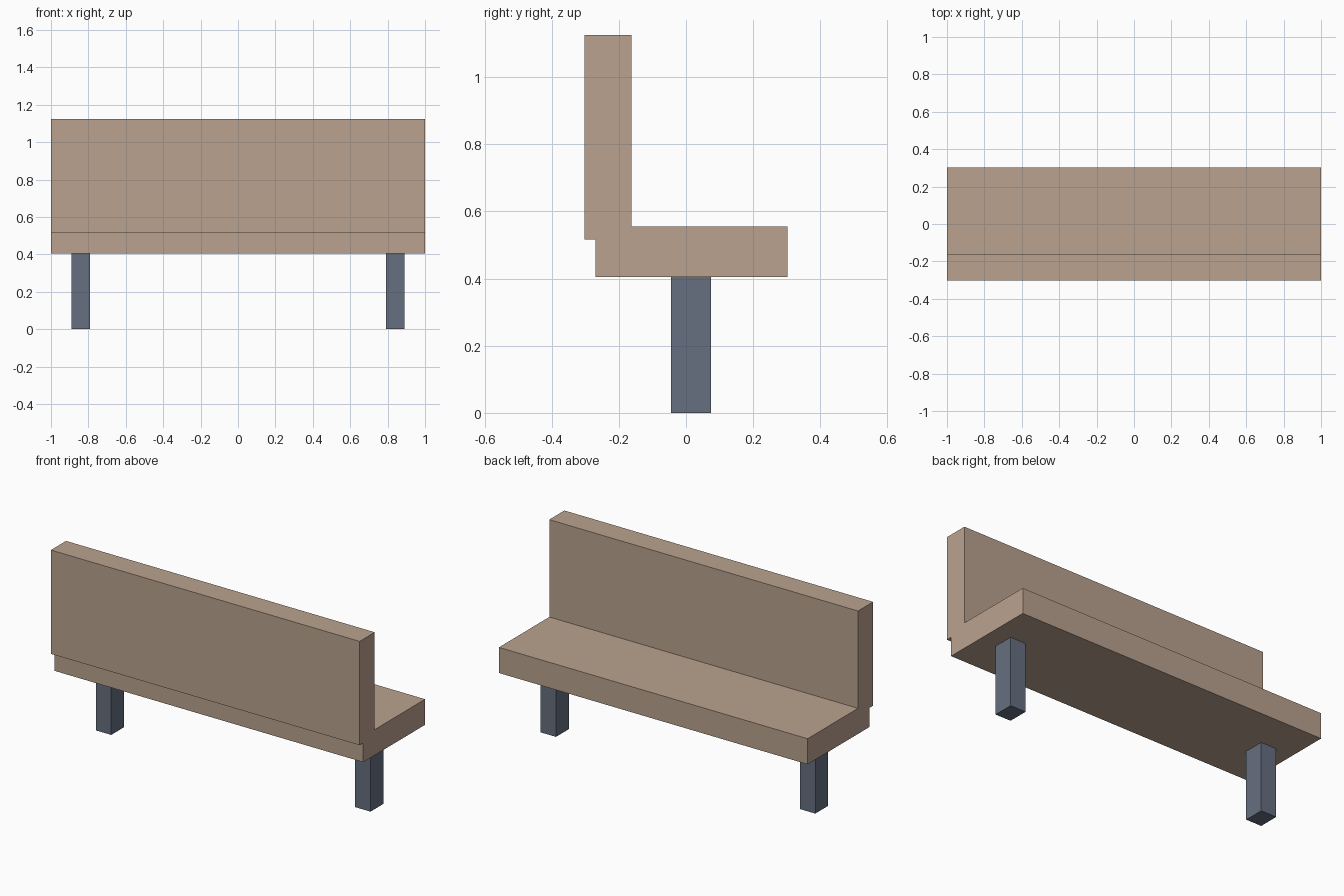
import bpy
import bmesh

cube = bpy.data.objects.get("Cube")
if cube:
    bpy.data.objects.remove(cube, do_unlink=True)


def make_material(name, rgb):
    mat = bpy.data.materials.new(name)
    mat.use_nodes = True
    color = (*rgb, 1.0)
    mat.diffuse_color = color
    bsdf = next(n for n in mat.node_tree.nodes if n.type == "BSDF_PRINCIPLED")
    bsdf.inputs["Base Color"].default_value = color
    return mat


def extrude_profile(name, profile, x_min, x_max, mat):
    """Extrude a closed (y, z) outline along x into a solid."""
    bm = bmesh.new()
    face = bm.faces.new([bm.verts.new((x_min, y, z)) for y, z in profile])
    result = bmesh.ops.extrude_face_region(bm, geom=[face], use_keep_orig=True)
    moved = [v for v in result["geom"] if isinstance(v, bmesh.types.BMVert)]
    bmesh.ops.translate(bm, verts=moved, vec=(x_max - x_min, 0, 0))
    bmesh.ops.recalc_face_normals(bm, faces=bm.faces)
    mesh = bpy.data.meshes.new(name)
    bm.to_mesh(mesh)
    bm.free()
    mesh.materials.append(mat)
    obj = bpy.data.objects.new(name, mesh)
    bpy.context.scene.collection.objects.link(obj)
    return obj


wood = make_material("tan wood", (0.491, 0.361, 0.275))
metal = make_material("slate metal", (0.133, 0.162, 0.216))

# Key heights and depths
seat_bottom, seat_top = 0.405, 0.555
back_bottom, back_top = 0.517, 1.125
back_rear, back_face = -0.303, -0.163
seat_rear, seat_edge = -0.27, 0.303

# Seat and backrest share one stepped L-shaped outline
extrude_profile("seat_and_backrest", [
    (seat_rear, seat_bottom), (seat_edge, seat_bottom),
    (seat_edge, seat_top), (back_face, seat_top),
    (back_face, back_top), (back_rear, back_top),
    (back_rear, back_bottom), (seat_rear, back_bottom),
], -1, 1, wood)

# Two posts under the seat
leg_outline = [(-0.045, 0), (0.075, 0), (0.075, seat_bottom), (-0.045, seat_bottom)]
for name, x in (("right_leg", -0.84), ("left_leg", 0.84)):
    extrude_profile(name, leg_outline, x - 0.05, x + 0.05, metal)
